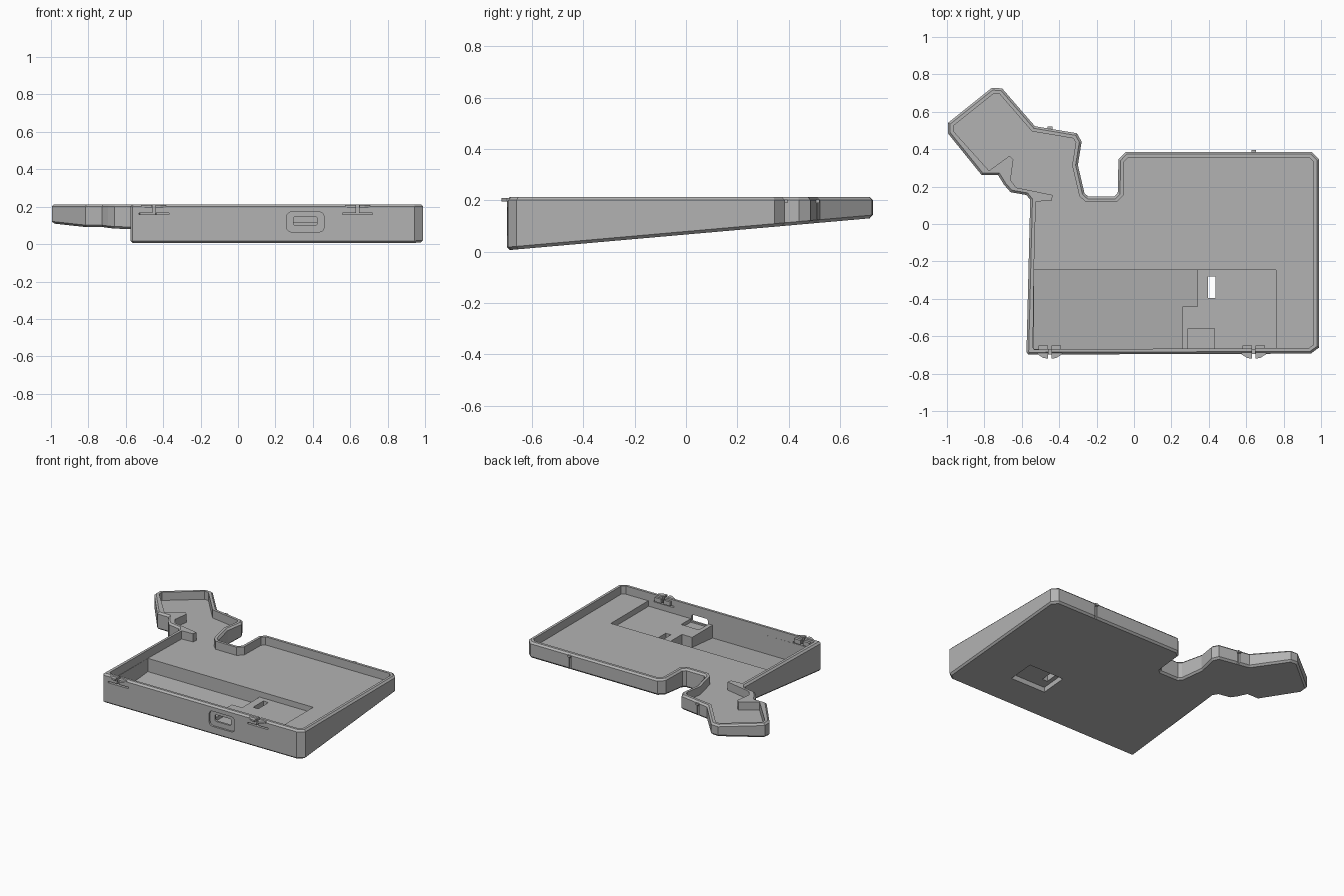
import bpy, bmesh, math
from mathutils import Vector

if "Cube" in bpy.data.objects:
    bpy.data.objects.remove(bpy.data.objects["Cube"])

SLOPE, BASE = 0.088, 0.0665
TOP, FLOOR = 0.213, 0.155


def underside(y, lift=0.0):
    return BASE + SLOPE * y + lift


grey = bpy.data.materials.new("plain_grey")
grey.use_nodes = True
grey.diffuse_color = (0.45, 0.45, 0.45, 1)
grey.node_tree.nodes["Principled BSDF"].inputs["Base Color"].default_value = (0.45, 0.45, 0.45, 1)


def prism(name, outline, low, high, chamfer=0.0):
    """Upright prism; low and high are heights or functions of y."""
    bm = bmesh.new()
    level = lambda h, y: h(y) if callable(h) else h
    bottom = [bm.verts.new((x, y, level(low, y))) for x, y in outline]
    top = [bm.verts.new((x, y, level(high, y))) for x, y in outline]
    ends = [bm.faces.new(bottom[::-1]), bm.faces.new(top)]
    for i in range(len(outline)):
        j = (i + 1) % len(outline)
        bm.faces.new((bottom[i], bottom[j], top[j], top[i]))
    bmesh.ops.recalc_face_normals(bm, faces=bm.faces)
    if chamfer:
        rim = {e for f in ends for e in f.edges}
        bmesh.ops.bevel(bm, geom=list(rim), offset=chamfer, segments=1,
                        affect='EDGES', clamp_overlap=False)
    mesh = bpy.data.meshes.new(name)
    bm.to_mesh(mesh)
    bm.free()
    mesh.materials.append(grey)
    obj = bpy.data.objects.new(name, mesh)
    bpy.context.collection.objects.link(obj)
    return obj


def box(name, x0, x1, y0, y1, low, high):
    return prism(name, [(x0, y0), (x1, y0), (x1, y1), (x0, y1)], low, high)


def cut(target, cutter):
    mod = target.modifiers.new("cut", 'BOOLEAN')
    mod.operation, mod.solver, mod.object = 'DIFFERENCE', 'EXACT', cutter
    graph = bpy.context.evaluated_depsgraph_get()
    result = bpy.data.meshes.new_from_object(target.evaluated_get(graph))
    target.modifiers.clear()
    target.data = result
    bpy.data.objects.remove(cutter)


def inset(points, d):
    """Move every side of a counterclockwise outline inwards by d."""
    out = []
    for i, p in enumerate(points):
        a, b, c = Vector(points[i - 1]), Vector(p), Vector(points[(i + 1) % len(points)])
        u, v = (b - a).normalized(), (c - b).normalized()
        n, m = Vector((-u.y, u.x)), Vector((-v.y, v.x))
        out.append(tuple(b + (n + m) * d / (1 + n.dot(m))))
    return out


def rounded_slot(name, x0, x1, z0, z1, y0, y1, r):
    """Round-cornered opening through the front wall."""
    pts = []
    for cx, cz, start in ((x1 - r, z1 - r, 0), (x0 + r, z1 - r, 90),
                          (x0 + r, z0 + r, 180), (x1 - r, z0 + r, 270)):
        for k in range(4):
            a = math.radians(start + 30 * k)
            pts.append((cx + r * math.cos(a), cz + r * math.sin(a)))
    obj = prism(name, pts, y0, y1)
    for v in obj.data.vertices:
        v.co = (v.co.x, v.co.z, v.co.y)
    obj.data.flip_normals()
    return obj


# Outer outline: body, notch, then the angled arm
shared = [(-0.565, -0.698), (0.945, -0.693), (0.99, -0.66), (0.99, 0.345), (0.95, 0.385),
          (-0.045, 0.385), (-0.083, 0.345), (-0.087, 0.165), (-0.105, 0.147),
          (-0.245, 0.147), (-0.265, 0.165), (-0.3, 0.315), (-0.28, 0.44),
          (-0.305, 0.485), (-0.53, 0.523), (-0.705, 0.725), (-0.76, 0.728),
          (-0.995, 0.54), (-0.995, 0.485), (-0.815, 0.262)]
neck = [(-0.727, 0.262), (-0.695, 0.21), (-0.66, 0.17), (-0.575, 0.155),
        (-0.555, 0.13), (-0.575, -0.685)]
case = prism("tray_case", shared + neck, underside, TOP, 0.012)

# Hollow, with a thick inner wall round the neck
inner_neck = [(-0.775, 0.285), (-0.665, 0.365), (-0.645, 0.345), (-0.66, 0.235),
              (-0.63, 0.195), (-0.435, 0.155), (-0.44, 0.125), (-0.525, 0.12),
              (-0.535, -0.25), (-0.54, -0.66)]
hollow = inset(shared, 0.03)[:-1]
hollow[0] = (-0.535, -0.67)
cut(case, prism("hollow_cutter", hollow + inner_neck, FLOOR, 0.4))

# Deep bay, shelf beside it and the socket seat
cut(case, prism("bay_cutter", [(-0.536, -0.668), (0.26, -0.668), (0.26, -0.44),
                               (0.34, -0.44), (0.34, -0.245), (-0.534, -0.245)],
                lambda y: underside(y, 0.016), 0.2))
cut(case, box("shelf_cutter", 0.25, 0.76, -0.668, -0.44, 0.115, 0.2))
cut(case, box("shelf_back_cutter", 0.33, 0.76, -0.45, -0.245, 0.115, 0.2))
cut(case, box("socket_seat_cutter", 0.29, 0.43, -0.668, -0.56, 0.09, 0.2))

# Switch recess underneath with its opening
cut(case, box("switch_recess_cutter", 0.365, 0.64, -0.46, -0.275, -0.1,
              lambda y: underside(y, 0.035)))
cut(case, box("switch_hole_cutter", 0.395, 0.435, -0.395, -0.28, -0.1, 0.3))

# Front socket opening with a shallow surround
cut(case, rounded_slot("socket_surround_cutter", 0.26, 0.46, 0.065, 0.172, -0.8, -0.682, 0.025))
cut(case, rounded_slot("socket_hole_cutter", 0.297, 0.423, 0.1, 0.147, -0.8, -0.62, 0.01))

# Snap clips on the front wall
for label, x in (("left", -0.45), ("right", 0.64)):
    cut(case, box("clip_slot_cutter", x - 0.08, x + 0.08, -0.8, -0.65, 0.157, 0.167))
    cut(case, box("clip_slit_cutter", x - 0.008, x + 0.008, -0.8, -0.65, 0.157, 0.3))
    for side in (-1, 1):
        lens = [(x + side * 0.01, -0.685), (x + side * 0.01, -0.72),
                (x + side * 0.035, -0.716), (x + side * 0.065, -0.697),
                (x + side * 0.065, -0.685)]
        prism(f"{label}_clip_lip", lens, 0.196, 0.208)
        xs = sorted((x + side * 0.01, x + side * 0.06))
        box(f"{label}_clip_pad", xs[0], xs[1], -0.672, -0.65, 0.17, 0.2)

# Grooves and locating tabs on the back walls
for x, y in ((0.64, 0.385), (-0.45, 0.51)):
    cut(case, box("back_groove_cutter", x - 0.008, x + 0.008, y - 0.012, y + 0.05, 0.0, 0.19))
    box("back_tab", x - 0.013, x + 0.013, y - 0.02, y + 0.01, 0.19, 0.203)
